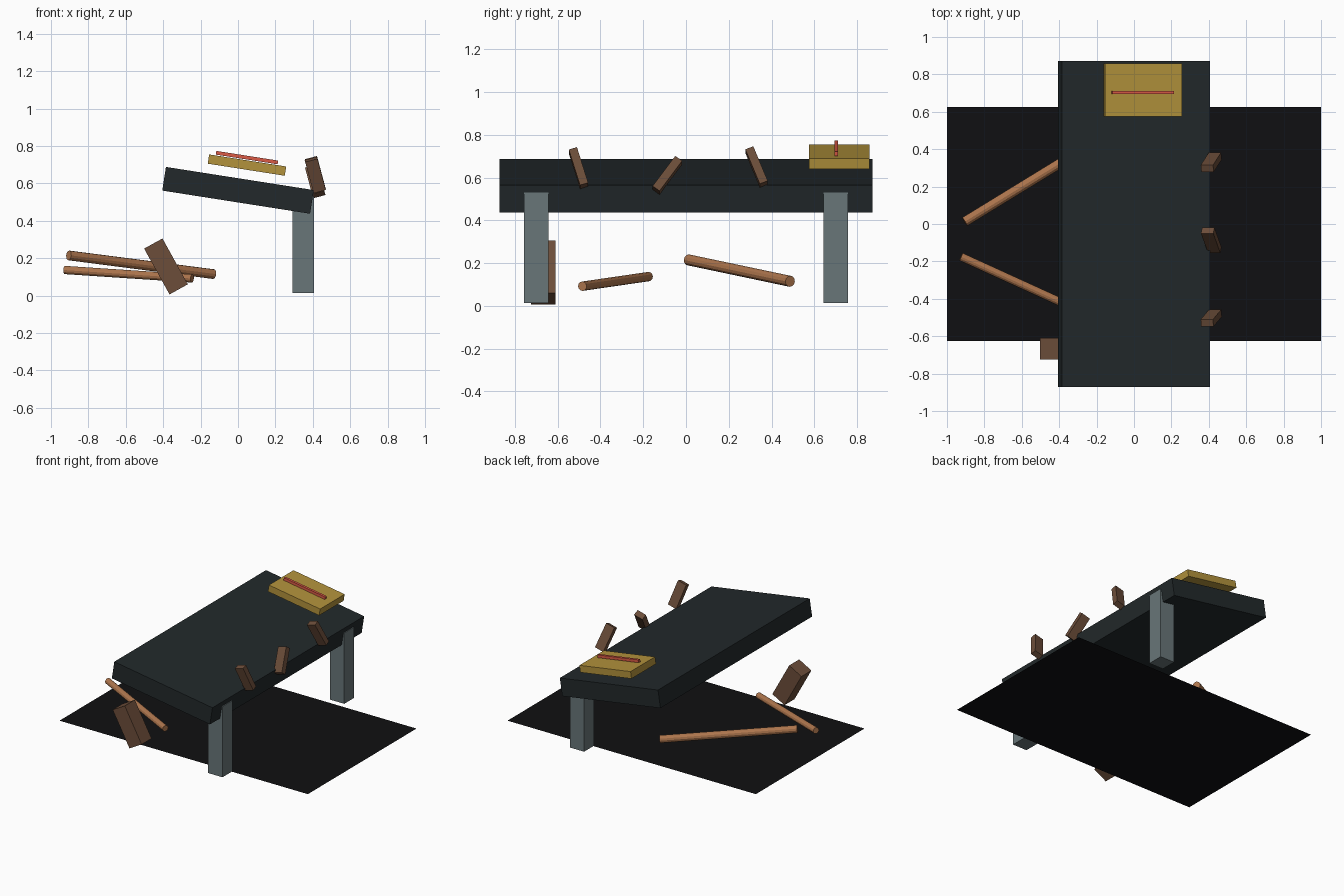
import bpy
from math import radians
from mathutils import Vector

cube = bpy.data.objects.get("Cube")
if cube:
    bpy.data.objects.remove(cube, do_unlink=True)


def material(name, r, g, b):
    mat = bpy.data.materials.new(name)
    mat.use_nodes = True
    mat.diffuse_color = (r, g, b, 1)
    mat.node_tree.nodes["Principled BSDF"].inputs["Base Color"].default_value = (r, g, b, 1)
    return mat


slate = material("dark_slate", 0.016, 0.022, 0.024)
steel = material("grey_steel", 0.14, 0.18, 0.19)
gold = material("gold", 0.45, 0.29, 0.045)
red = material("red", 0.7, 0.1, 0.06)
wood = material("brown_wood", 0.15, 0.075, 0.042)
light_wood = material("light_wood", 0.42, 0.18, 0.075)
black = material("black", 0.005, 0.005, 0.006)


def finish(name, mat):
    obj = bpy.context.object
    obj.name = name
    obj.data.materials.append(mat)
    return obj


def box(name, center, size, mat, tilt_x=0, tilt_y=0):
    bpy.ops.mesh.primitive_cube_add(
        size=1, location=center, rotation=(radians(tilt_x), radians(tilt_y), 0))
    obj = finish(name, mat)
    obj.scale = size
    return obj


def rod(name, start, end, radius, mat):
    a, b = Vector(start), Vector(end)
    bpy.ops.mesh.primitive_cylinder_add(
        vertices=12, radius=radius, depth=(b - a).length, location=(a + b) / 2)
    obj = finish(name, mat)
    obj.rotation_euler = (b - a).to_track_quat("Z", "Y").to_euler()
    return obj


# Floor sheet
bpy.ops.mesh.primitive_plane_add(size=1)
floor = finish("floor", black)
floor.scale = (2, 1.25, 1)

# Collapsed table: sloping top and the two legs still standing
SLOPE = 8.9
box("table_top", (0, 0, 0.563), (0.8, 1.745, 0.128), slate, tilt_y=SLOPE)
for side, y in (("front", -0.7), ("back", 0.7)):
    box(side + "_leg", (0.348, y, 0.272), (0.115, 0.115, 0.515), steel)

# Gold plaque with a red strip
box("plaque", (0.048, 0.717, 0.698), (0.417, 0.282, 0.05), gold, tilt_y=SLOPE)
box("plaque_strip", (0.048, 0.703, 0.738), (0.335, 0.018, 0.02), red, tilt_y=SLOPE)

# Loose splinters along the low edge: y, z, lean
splinters = [(-0.503, 0.645, 17), (-0.087, 0.611, -36), (0.33, 0.65, 22)]
for i, (y, z, lean) in enumerate(splinters, 1):
    box(f"splinter_{i}", (0.413, y, z), (0.068, 0.04, 0.18), wood, lean, -15)

# Broken leg stump and fallen rods under the high edge
box("broken_leg", (-0.385, -0.668, 0.156), (0.112, 0.115, 0.28), wood, tilt_y=-29)
rod("back_rod", (-0.905, 0.012, 0.215), (-0.13, 0.487, 0.115), 0.026, light_wood)
rod("front_rod", (-0.925, -0.175, 0.137), (-0.245, -0.485, 0.092), 0.022, light_wood)
